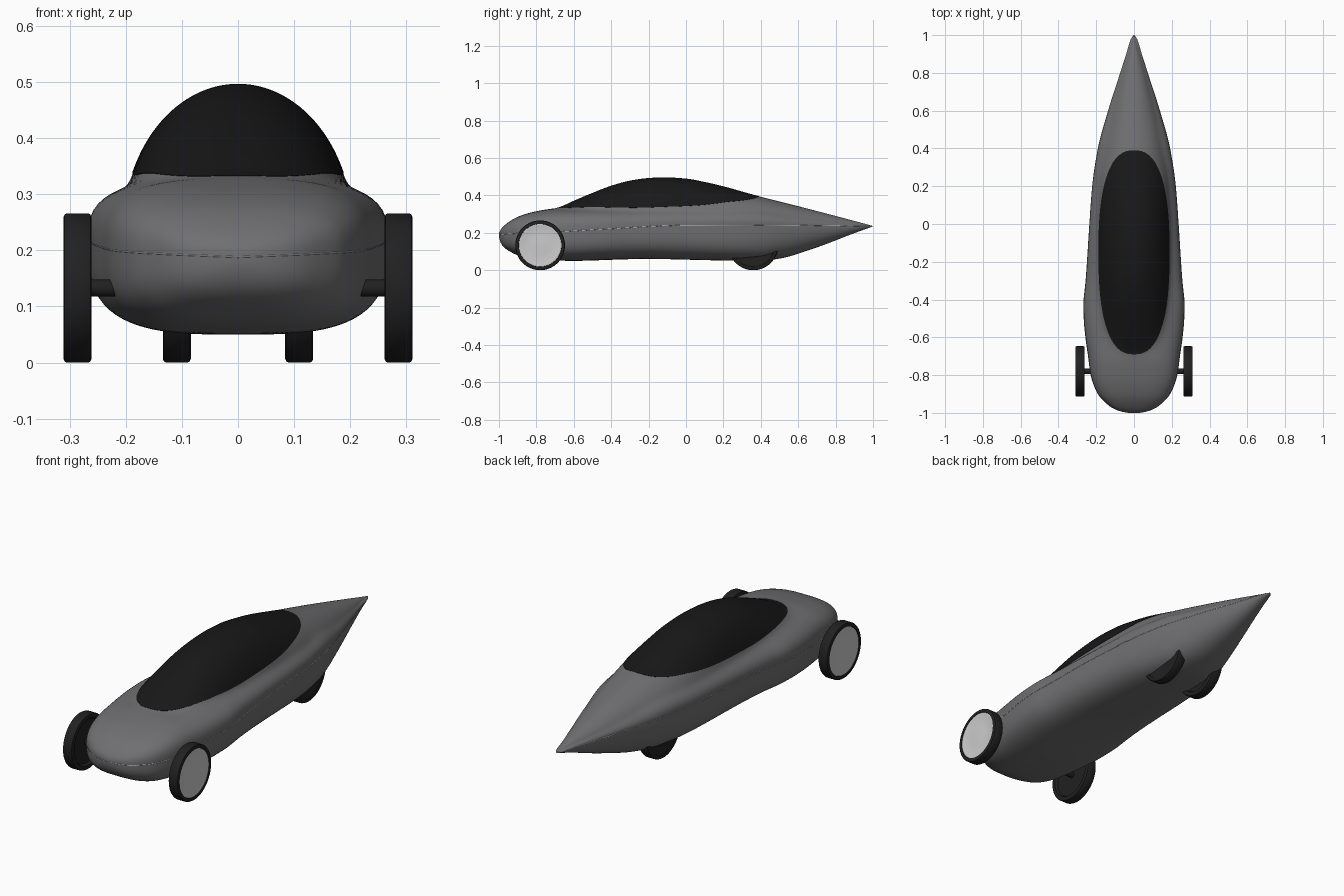
import bpy, bmesh, math
from math import sin, cos, pi

if "Cube" in bpy.data.objects:
    bpy.data.objects.remove(bpy.data.objects["Cube"])


def mat(name, v):
    m = bpy.data.materials.new(name)
    m.diffuse_color = (v, v, v * 1.04, 1)
    m.use_nodes = True
    m.node_tree.nodes["Principled BSDF"].inputs["Base Color"].default_value = m.diffuse_color
    return m


PAINT, GLASS = mat("grey_paint", 0.16), mat("dark_glass", 0.009)
RUBBER, SILVER = mat("rubber", 0.015), mat("silver", 0.62)


def make(name, verts, faces, material, angle=40):
    me = bpy.data.meshes.new(name)
    me.from_pydata(verts, [], faces)
    bm = bmesh.new()
    bm.from_mesh(me)
    bmesh.ops.recalc_face_normals(bm, faces=bm.faces)
    bm.to_mesh(me)
    bm.free()
    ob = bpy.data.objects.new(name, me)
    bpy.context.collection.objects.link(ob)
    me.materials.append(material)
    bpy.ops.object.select_all(action='DESELECT')
    ob.select_set(True)
    bpy.context.view_layer.objects.active = ob
    bpy.ops.object.shade_smooth_by_angle(angle=math.radians(angle))
    return ob


def rings(n_rows, n, close=False):
    rows = n_rows if close else n_rows - 1
    return [(i * n + j, i * n + (j + 1) % n,
             (i + 1) % n_rows * n + (j + 1) % n, (i + 1) % n_rows * n + j)
            for i in range(rows) for j in range(n)]


# Lengthwise curves as (y, value) pairs; spaced by sqrt so the nose rounds off
def curve(pts):
    xs = [math.sqrt((y + 1) / 2) for y, _ in pts]
    vs = [v for _, v in pts]
    d = [(vs[i + 1] - vs[i]) / (xs[i + 1] - xs[i]) for i in range(len(xs) - 1)]
    t = [d[0]] + [2 * a * b / (a + b) if a * b > 0 else 0
                  for a, b in zip(d, d[1:])] + [d[-1]]

    def f(y):
        x = math.sqrt(max(0, (y + 1) / 2))
        i = 0
        while i < len(d) - 1 and x > xs[i + 1]:
            i += 1
        h = xs[i + 1] - xs[i]
        u = (x - xs[i]) / h
        return (vs[i] * (1 + 2 * u) * (1 - u) ** 2 + t[i] * h * u * (1 - u) ** 2
                + vs[i + 1] * u * u * (3 - 2 * u) + t[i + 1] * h * u * u * (u - 1))
    return f


width = curve([(-1, .001), (-.98, .1), (-.95, .145), (-.9, .19), (-.8, .228), (-.7, .242),
               (-.6, .256), (-.5, .265), (-.43, .267), (-.3, .255), (0, .235), (.2, .22),
               (.4, .19), (.6, .136), (.8, .072), (.9, .04), (.985, .013), (1, .001)])
seam = curve([(-1, .188), (-.7, .205), (-.4, .222), (0, .24), (.4, .241), (1, .235)])
floor = curve([(-1, .187), (-.98, .13), (-.95, .105), (-.85, .066), (-.7, .052), (-.6, .05),
               (-.2, .06), (.2, .052), (.4, .05), (.5, .062), (.7, .122), (.9, .198), (1, .234)])
shoulder = curve([(-1, .189), (-.97, .24), (-.9, .285), (-.8, .315), (-.7, .328), (-.5, .33),
                  (0, .33), (.4, .325), (.6, .298), (.8, .268), (1, .236)])
dome = curve([(-1, .1885), (-.9, .25), (-.8, .295), (-.7, .325), (-.6, .37), (-.5, .412),
              (-.4, .45), (-.3, .477), (-.2, .491), (-.12, .495), (0, .488), (.1, .47),
              (.2, .447), (.37, .4), (.6, .342), (.8, .29), (.95, .25), (1, .236)])
dome_w = curve([(-1, .0005), (-.9, .1), (-.8, .15), (-.7, .175), (-.5, .2), (-.1, .203),
                (.2, .196), (.4, .168), (.6, .12), (.8, .063), (1, .0008)])
boxy = curve([(-1, 2.6), (-.8, 3.3), (.2, 3.3), (.6, 2.4), (1, 2)])


def params(y):
    return [f(y) for f in (width, seam, floor, shoulder, dome, dome_w, boxy)]


# Cross-section: boxy hull blended with an elliptical dome
def section(p, a, scale=1):
    w, zs, zf, zb, zd, dw, n = p
    c, s = cos(a), sin(a)
    h = max(1e-4, zb - zs if s > 0 else zs - zf)
    m = n if s < 0 else min(n, 3)
    r = (abs(c / w) ** m + abs(s / h) ** m) ** (-1 / m)
    if s > 1e-6:
        rd = ((c / dw) ** 2 + (s / max(1e-4, zd - zs)) ** 2) ** -.5
        big = max(r, rd)
        r = big * ((r / big) ** 20 + (rd / big) ** 20) ** .05
    return r * c * scale, zs + r * s * scale


# Body shell
N, M = 128, 160
ys = [-1 + 2 * (i / M) ** 1.6 for i in range(M + 1)]
verts = []
for y in ys:
    p = params(y)
    for j in range(N):
        x, z = section(p, 2 * pi * j / N)
        verts.append((x, y, z))
faces = rings(M + 1, N) + [tuple(range(N)), tuple(range(M * N, M * N + N))]
make("body", verts, faces, PAINT, 50)


# Canopy: rounded outline projected onto the dome, slightly proud of it
def on_dome(x, y, scale):
    p = params(y)
    lo, hi = .03, pi / 2
    for _ in range(26):
        mid = (lo + hi) / 2
        if section(p, mid)[0] > abs(x):
            lo = mid
        else:
            hi = mid
    sx, z = section(p, hi, scale)
    return (math.copysign(sx, x), y, z)


K = 128
levels = [(1, .985), (1, 1.007)] + [(1 - i / 36, 1.007) for i in range(1, 36)] + [(.004, 1.007)]
verts = []
for t, scale in levels:
    for j in range(K):
        c, s = cos(2 * pi * j / K), sin(2 * pi * j / K)
        x = .187 * t * math.copysign(abs(c) ** .8, c)
        y = -.15 + .54 * t * math.copysign(abs(s) ** .8, s)
        verts.append(on_dome(x, y, scale))
last = (len(levels) - 1) * K
make("canopy", verts, rings(len(levels), K) + [tuple(range(last, last + K))], GLASS, 60)

# Thin seam line round the hull
cu = bpy.data.curves.new("seam_line", 'CURVE')
cu.dimensions = '3D'
cu.bevel_depth = .0013
cu.bevel_resolution = 1
path = [(-width(y), y, seam(y)) for y in reversed(ys)] + [(width(y), y, seam(y)) for y in ys]
sp = cu.splines.new('POLY')
sp.points.add(len(path) - 1)
for q, co in zip(sp.points, path):
    q.co = (*co, 1)
cu.materials.append(SILVER)
bpy.context.collection.objects.link(bpy.data.objects.new("seam_line", cu))


# Turned parts around the x axis; profile is (x, radius)
def lathe(name, profile, centre, side, material, n=64):
    cx, cy, cz = centre
    verts = [(side * (cx + x), cy + r * cos(2 * pi * j / n), cz + r * sin(2 * pi * j / n))
             for x, r in profile for j in range(n)]
    k = (len(profile) - 1) * n
    return make(name, verts, rings(len(profile), n)
                + [tuple(range(n)), tuple(range(k, k + n))], material, 35)


R = .133
tyre = [(-.012, .004), (-.012, .105), (-.025, .112), (-.025, .126), (-.023, .131), (-.019, R),
        (.019, R), (.023, .131), (.025, .126), (.025, .115), (.016, .112), (.012, .004)]
hub = [(.012, .114), (.0225, .114), (.0235, .11), (.0215, .104), (.024, .05), (.025, .004)]
for label, x, y in (("front", .286, -.78), ("rear", .109, .36)):
    for side, word in ((1, "right"), (-1, "left")):
        lathe(f"{label}_{word}_tyre", tyre, (x, y, R), side, RUBBER)
        lathe(f"{label}_{word}_hub", hub, (x, y, R), side, SILVER if label == "front" else RUBBER)

# Axles
lathe("front_axle", [(-.275, .015), (.275, .015)], (0, -.78, R), 1, RUBBER, 24)
lathe("rear_axle", [(-.1, .012), (.1, .012)], (0, .36, R), 1, RUBBER, 24)
